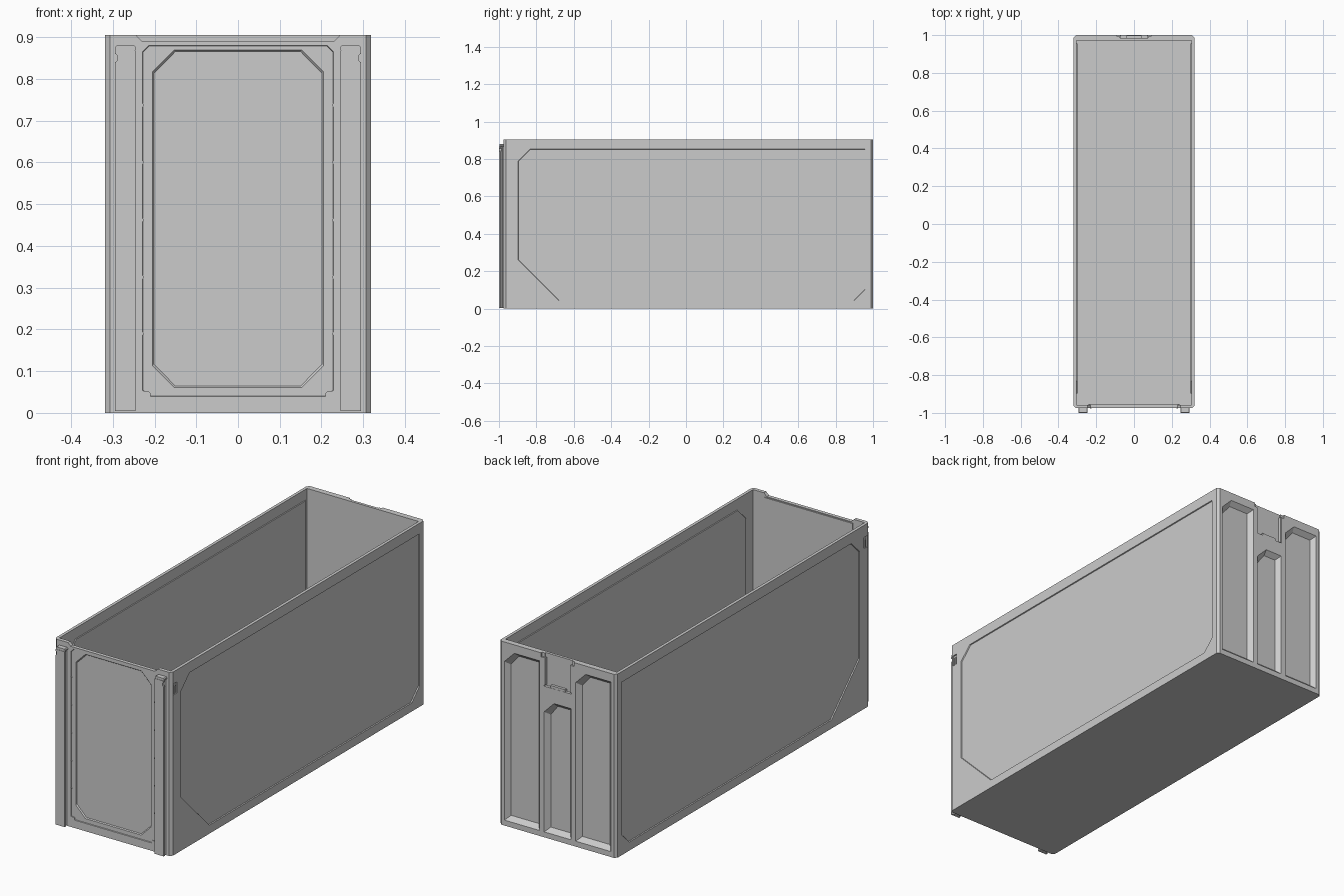
import bpy, bmesh

if "Cube" in bpy.data.objects:
    bpy.data.objects.remove(bpy.data.objects["Cube"])

AX = {'x': lambda p, d: (d, p[0], p[1]),
      'y': lambda p, d: (p[0], d, p[1]),
      'z': lambda p, d: (p[0], p[1], d)}


def loft(name, pts, axis, a, b, inset=0.0):
    """Extrude a profile along an axis, shrinking its far end by inset."""
    us, vs = [p[0] for p in pts], [p[1] for p in pts]
    cu, cv = (min(us) + max(us)) / 2, (min(vs) + max(vs)) / 2
    hu, hv = (max(us) - min(us)) / 2, (max(vs) - min(vs)) / 2
    far = [(cu + (u - cu) * (1 - inset / hu), cv + (v - cv) * (1 - inset / hv)) for u, v in pts]
    bm = bmesh.new()
    A = [bm.verts.new(AX[axis](p, a)) for p in pts]
    B = [bm.verts.new(AX[axis](p, b)) for p in far]
    n = len(pts)
    bm.faces.new(A)
    bm.faces.new(B[::-1])
    for i in range(n):
        bm.faces.new((A[i], B[i], B[(i + 1) % n], A[(i + 1) % n]))
    bmesh.ops.recalc_face_normals(bm, faces=bm.faces)
    me = bpy.data.meshes.new(name)
    bm.to_mesh(me)
    bm.free()
    ob = bpy.data.objects.new(name, me)
    bpy.context.collection.objects.link(ob)
    return ob


def rect(u0, v0, u1, v1, c=0.0):
    """Rectangle with optional corner cuts."""
    if not c:
        return [(u0, v0), (u1, v0), (u1, v1), (u0, v1)]
    return [(u0 + c, v0), (u1 - c, v0), (u1, v0 + c), (u1, v1 - c),
            (u1 - c, v1), (u0 + c, v1), (u0, v1 - c), (u0, v0 + c)]


def cut(target, cutter):
    """Subtract the cutter, bake the result and remove the cutter."""
    m = target.modifiers.new("cut", 'BOOLEAN')
    m.operation, m.solver, m.object = 'DIFFERENCE', 'EXACT', cutter
    cutter.hide_render = True
    dg = bpy.context.evaluated_depsgraph_get()
    me = bpy.data.meshes.new_from_object(target.evaluated_get(dg))
    target.modifiers.clear()
    target.data = me
    bpy.data.objects.remove(cutter)


W, FRONT, BACK, TOP = 0.319, -0.975, 1.0, 0.905

# open-topped body
body = loft("bin_body", rect(-W, FRONT, W, BACK, 0.012), 'z', 0, TOP)
cut(body, loft("cavity", rect(-0.304, -0.957, 0.304, 0.972), 'z', 0.018, 1.0))

# side panels and slots
side = [(-0.9, 0.26), (-0.68, 0.04), (0.9, 0.04), (0.96, 0.1),
        (0.96, 0.855), (-0.835, 0.855), (-0.9, 0.79)]
for s, label in ((1, "right"), (-1, "left")):
    cut(body, loft("panel_cut", side, 'x', s * 0.325, s * 0.314, 0.004))
    cut(body, loft("slot_cut", rect(-0.957, 0.79, -0.93, 0.845), 'x', s * 0.33, s * 0.312))
    loft("side_slot_tab_" + label, rect(-0.948, 0.79, -0.939, 0.83), 'x', s * 0.31, s * 0.318)
    loft("inner_side_panel_" + label, side, 'x', s * 0.31, s * 0.3, 0.004)

# front: lowered rim, recessed field and recessed panel
cut(body, loft("rim_cut", [(-0.23, 0.89), (0.23, 0.89), (0.26, 0.92), (-0.26, 0.92)], 'y', -1.1, -0.93))
cut(body, loft("field_cut", rect(-0.23, 0.037, 0.23, 0.882, 0.015), 'y', -0.98, -0.971, 0.003))
cut(body, loft("front_panel_cut", rect(-0.207, 0.058, 0.207, 0.872, 0.053), 'y', -0.974, -0.966, 0.006))
loft("inner_front_panel", rect(-0.24, 0.018, 0.24, 0.885), 'y', -0.96, -0.953)

# back: three sloped recesses and a latch pocket
for x0, x1, top in ((0.097, 0.292, 0.865), (-0.075, 0.075, 0.675), (-0.292, -0.097, 0.865)):
    prof = [(x0, 0.025), (x1, 0.025), (x1, top - 0.055), (x1 - 0.055, top), (x0, top)]
    cut(body, loft("recess_cut", prof, 'y', 1.002, 0.977, 0.022))
cut(body, loft("pocket_cut", rect(-0.075, 0.745, 0.075, 0.95), 'y', 1.02, 0.986))
cut(body, loft("pocket_lip_cut", rect(-0.09, 0.885, 0.09, 0.95), 'y', 1.02, 0.992))
loft("latch_tab", rect(-0.04, 0.735, 0.04, 0.757), 'y', 0.98, 0.999)
for s in (1, -1):
    loft("latch_guide", rect(s * 0.075 - 0.006, 0.75, s * 0.075 + 0.006, 0.885), 'y', 0.98, 0.998)

# front mounting rails with flared heads
for s, label in ((1, "right"), (-1, "left")):
    half = [(0.022, -0.97), (0.014, -0.982), (0.025, -0.991), (0.025, -1.0)]
    prof = half + [(-x, y) for x, y in reversed(half)]
    rail = loft("front_rail_" + label, [(s * 0.27 + x, y) for x, y in prof], 'z', 0.004, 0.868)
    o = s * 0.295
    cut(rail, loft("rail_notch", rect(o - 0.006, 0.84, o + 0.006, 0.86, 0.004), 'y', -1.1, -0.985))
    loft("rail_cap_" + label, rect(s * 0.27 - 0.025, 0.866, s * 0.27 + 0.025, 0.88, 0.004), 'y', -0.97, -0.998)
    # small rivets down the edge of the front field
    for z in (0.19, 0.325, 0.462, 0.6, 0.737):
        loft("front_rivet", rect(s * 0.23 - 0.004, z - 0.004, s * 0.23 + 0.004, z + 0.004, 0.002),
             'y', -0.968, -0.977)
    # lower corner blocks of the front field
    loft("field_corner_" + label, rect(s * 0.22 - 0.01, 0.036, s * 0.22 + 0.01, 0.052, 0.004),
         'y', -0.968, -0.975)
